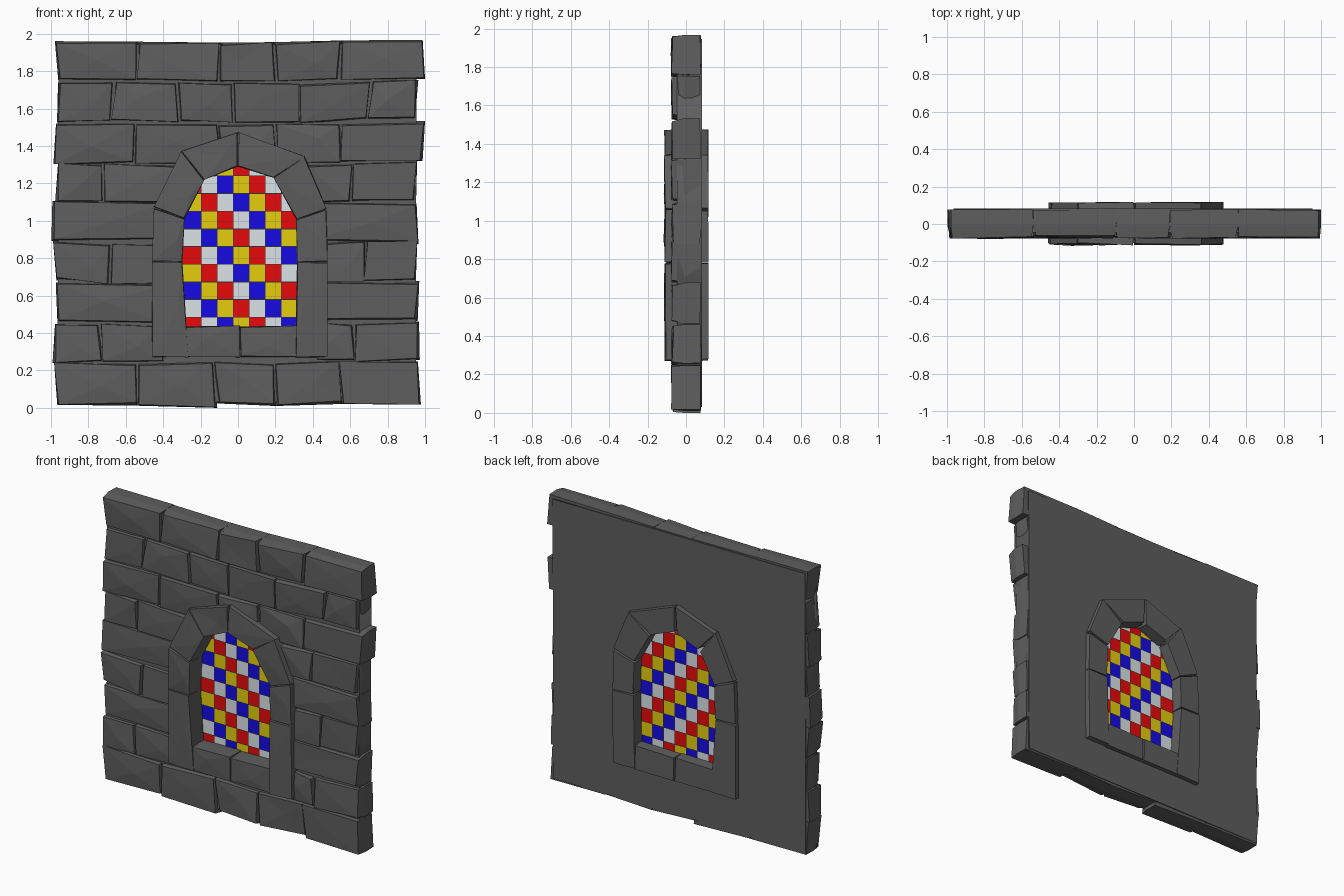
import bpy, bmesh, random
from mathutils import Vector

if "Cube" in bpy.data.objects:
    bpy.data.objects.remove(bpy.data.objects["Cube"])

random.seed(7)
U = random.uniform


def material(name, col):
    m = bpy.data.materials.new(name)
    m.diffuse_color = col
    m.use_nodes = True
    m.node_tree.nodes["Principled BSDF"].inputs["Base Color"].default_value = m.diffuse_color
    return m


def finish(name, bm, mats):
    bmesh.ops.recalc_face_normals(bm, faces=bm.faces[:])
    me = bpy.data.meshes.new(name)
    bm.to_mesh(me)
    bm.free()
    for m in mats:
        me.materials.append(m)
    ob = bpy.data.objects.new(name, me)
    bpy.context.collection.objects.link(ob)
    return ob


def stone(bm, quad, y0, y1, chip=0.014, back_chip=0.003):
    """Rough block: xz outline from y0 to y1, worn corners and a faceted face."""
    c = sum((Vector(p) for p in quad), Vector((0, 0))) / 4

    def ring(y, amount, depth):
        out = []
        for p in quad:
            d = c - Vector(p)
            sx = (d.x > 0) - (d.x < 0)
            sz = (d.y > 0) - (d.y < 0)
            out.append(bm.verts.new((p[0] + sx * U(0, amount), y + U(0, 1) * depth,
                                     p[1] + sz * U(0, amount))))
        return out

    front = ring(y0, chip, 0.016)
    core = [bm.verts.new((p[0], y0 + (y1 - y0) * .45, p[1])) for p in quad]
    back = ring(y1, back_chip, -0.006)
    for lo, hi in ((front, core), (core, back)):
        for i in range(4):
            j = (i + 1) % 4
            bm.faces.new((lo[i], lo[j], hi[j], hi[i]))
    bm.faces.new(back[::-1])
    # front face fans out from an off-centre high point
    t = bm.verts.new((c.x + U(-.06, .06), y0 + U(-.002, .006), c.y + U(-.03, .03)))
    for i in range(4):
        bm.faces.new((front[i], front[(i + 1) % 4], t))


stone_mat = material("dark_stone", (.112, .112, .112, 1))

# Window outlines (x, z), from lower left, over the arch, to lower right
glass_line = [(-.30, .425), (-.315, .64), (-.30, 1.0), (-.19, 1.235), (0, 1.305),
              (.20, 1.245), (.325, 1.0), (.33, .76), (.315, .425)]
side_in = [(-.265, .27), (-.297, .78), (-.285, 1.01), (-.18, 1.22), (0, 1.29),
           (.19, 1.23), (.31, 1.01), (.315, .78), (.305, .27)]
side_out = [(-.46, .27), (-.46, .78), (-.45, 1.07), (-.30, 1.375), (0, 1.475),
            (.36, 1.345), (.475, 1.06), (.48, .78), (.48, .27)]

# Wall courses: bottom z, top z, runs of joint positions
rows = [
    (.02, .25, [[-.975, -.54, -.12, .20, .55, .97]]),
    (.25, .455, [[-.985, -.73, -.40], [.42, .62, .97]]),
    (.455, .67, [[-.97, -.40], [.42, .965]]),
    (.67, .885, [[-.98, -.68, -.40], [.42, .68, .955]]),
    (.885, 1.10, [[-.995, -.40], [.42, .96]]),
    (1.10, 1.31, [[-.97, -.72, -.32], [.36, .61, .955]]),
    (1.31, 1.525, [[-.98, -.55, -.10, .20, .55, .995]]),
    (1.53, 1.745, [[-.965, -.67, -.32, -.025, .33, .70, .955]]),
    (1.75, 1.96, [[-.97, -.54, -.10, .20, .55, .995]]),
]
bm = bmesh.new()
for z0, z1, runs in rows:
    for run in runs:
        tilt = [U(-.012, .012) for _ in run]
        lean = [U(-.010, .010) for _ in run]
        for i in range(len(run) - 1):
            a, b = run[i], run[i + 1]
            ta, tb, la, lb = tilt[i], tilt[i + 1], lean[i], lean[i + 1]
            drop = .02 if (z0 < .1 and i == 1) else 0
            quad = [(max(a - la, -1), z0 + max(ta, -.01)),
                    (min(b - lb, 1), z0 + max(tb, -.01) * (drop == 0) - drop),
                    (min(b + lb, 1), z1 + tb * .8), (max(a + la, -1), z1 + ta * .8)]
            stone(bm, quad, -.078, .078, .018)
finish("wall_stones", bm, [stone_mat])

# Mortar core with the flat back; its hole sits just inside the surround
hole = [(i[0] * .85 + o[0] * .15, i[1] * .85 + o[1] * .15)
        for i, o in zip(side_in, side_out)]
hole[0], hole[-1] = (-.30, .415), (.33, .415)
cu = bpy.data.curves.new("mortar_core", 'CURVE')
cu.dimensions = '2D'
cu.fill_mode = 'BOTH'
cu.extrude = .064
for pts in ([(-.965, .03), (.95, .03), (.955, 1.945), (-.96, 1.945)], hole):
    sp = cu.splines.new('POLY')
    sp.points.add(len(pts) - 1)
    for p, (x, z) in zip(sp.points, pts):
        p.co = (x, z, 0, 1)
    sp.use_cyclic_u = True
core = bpy.data.objects.new("mortar_core", cu)
core.rotation_euler.x = 1.5707963
core.location.y = .018
bpy.context.collection.objects.link(core)
bpy.context.view_layer.objects.active = core
core.select_set(True)
bpy.ops.object.convert(target='MESH')
core = bpy.context.view_layer.objects.active
core.data.materials.clear()
core.data.materials.append(stone_mat)

# Window surround: jambs, arch stones and a two-piece sill
bm = bmesh.new()
for i in range(len(side_in) - 1):
    stone(bm, [side_out[i], side_in[i], side_in[i + 1], side_out[i + 1]],
          -.115, .118, .007, .012)
for a, b in ((-.285, .01), (.01, .315)):
    stone(bm, [(a, .27), (b, .27), (b, .44), (a, .435)], -.108, .115, .008, .012)
finish("window_surround", bm, [stone_mat])

# Stained glass: arch panel cut into tiles, with thin lead strips
# colour order along a row: red, clear, blue, yellow
mats = [material("red_glass", (.80, .003, .003, 1)),
        material("clear_glass", (.70, .77, .80, 1)),
        material("blue_glass", (.008, .003, .78, 1)),
        material("yellow_glass", (.78, .62, .004, 1)),
        material("lead", (.03, .03, .03, 1))]
X0, DX, Z0, DZ = -.282, .0855, .390, .0945
bm = bmesh.new()
bm.faces.new([bm.verts.new((x, 0, z)) for x, z in glass_line])


def cut(co, no):
    bmesh.ops.bisect_plane(bm, geom=bm.verts[:] + bm.edges[:] + bm.faces[:],
                           plane_co=co, plane_no=no)


for i in range(1, 7):
    cut((X0 + i * DX, 0, 0), (1, 0, 0))
for r in range(1, 10):
    cut((0, 0, Z0 + r * DZ), (0, 0, 1))
for f in bm.faces:
    c = f.calc_center_median()
    i = max(0, int((c.x - X0) / DX))
    r = int((c.z - Z0) / DZ)
    f.material_index = (i + r) % 4
strips = bmesh.ops.inset_individual(bm, faces=bm.faces[:], thickness=.003)["faces"]
for f in strips:
    f.material_index = 4
glass = finish("stained_glass", bm, mats)
glass.location.y = .03
sol = glass.modifiers.new("thickness", 'SOLIDIFY')
sol.thickness = .012
sol.offset = 0
